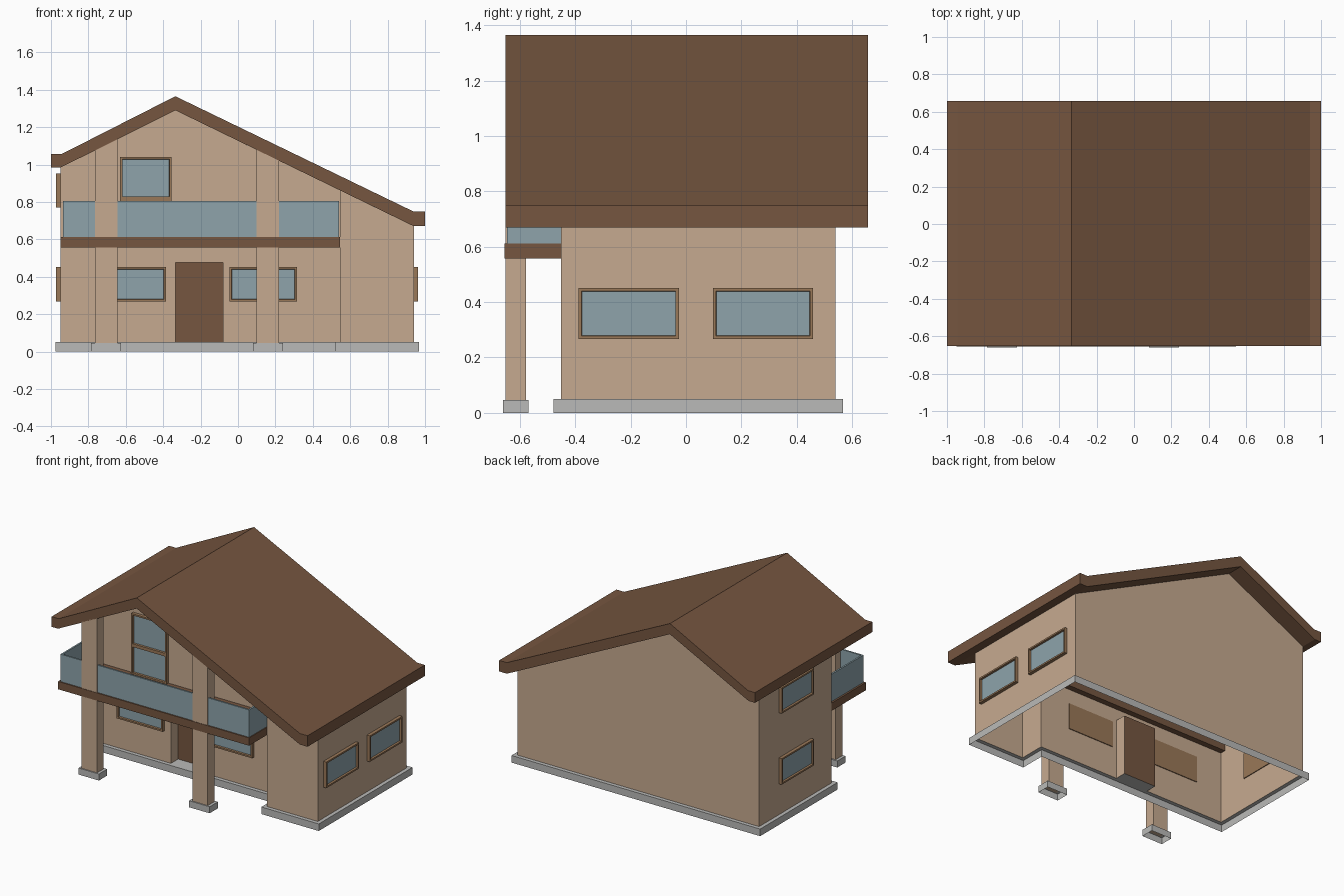
import bpy, bmesh
from mathutils import Vector

if "Cube" in bpy.data.objects:
    bpy.data.objects.remove(bpy.data.objects["Cube"])


def material(name, r, g, b):
    m = bpy.data.materials.new(name)
    lin = [((c / 255 + 0.055) / 1.055) ** 2.4 for c in (r, g, b)]
    m.diffuse_color = (*lin, 1)
    m.use_nodes = True
    m.node_tree.nodes["Principled BSDF"].inputs["Base Color"].default_value = m.diffuse_color
    return m


TAN = material("wall_tan", 198, 170, 144)
BROWN = material("roof_brown", 118, 86, 64)
FRAME = material("frame_brown", 154, 120, 88)
GLASS = material("glass_blue", 142, 164, 171)
GREY = material("base_grey", 186, 186, 184)


def make(name, bm, *mats):
    me = bpy.data.meshes.new(name)
    bm.to_mesh(me)
    bm.free()
    for m in mats:
        me.materials.append(m)
    ob = bpy.data.objects.new(name, me)
    bpy.context.collection.objects.link(ob)
    return ob


def face(bm, pts, mat=0):
    f = bm.faces.new([bm.verts.new(p) for p in pts])
    f.material_index = mat
    return f


def box_bm(x0, x1, y0, y1, z0, z1):
    bm = bmesh.new()
    bmesh.ops.create_cube(bm, size=1)
    for v in bm.verts:
        v.co = Vector(((x0 + x1) / 2 + v.co.x * (x1 - x0),
                       (y0 + y1) / 2 + v.co.y * (y1 - y0),
                       (z0 + z1) / 2 + v.co.z * (z1 - z0)))
    return bm


def box(name, mat, *dims):
    return make(name, box_bm(*dims), mat)


def prism(name, mat, profile, y0, y1):
    """Extrude an x-z profile along y."""
    bm = bmesh.new()
    f = face(bm, [(x, y0, z) for x, z in profile])
    r = bmesh.ops.extrude_face_region(bm, geom=[f])
    for v in r["geom"]:
        if isinstance(v, bmesh.types.BMVert):
            v.co.y = y1
    bmesh.ops.recalc_face_normals(bm, faces=bm.faces)
    return make(name, bm, mat)


PEAK, RIDGE = -0.335, 1.29


def under(x):
    """Height of the roof underside."""
    return RIDGE - (PEAK - x) * 0.496 if x < PEAK else RIDGE - (x - PEAK) * 0.4863


# Roof with level eaves
prism("roof", BROWN, [(-1, 1.055), (-0.945, 1.055), (PEAK, 1.365), (0.94, 0.748), (1, 0.748),
                      (1, 0.67), (0.94, 0.67), (PEAK, RIDGE), (-0.95, 0.983), (-1, 0.983)],
      -0.652, 0.658)

# Walls: open shell following the plan, with a door alcove
L, R, S = -0.95, 0.94, 0.545
FRONT, BLOCK, BACK = -0.27, -0.452, 0.54
DOOR_R, DOOR_Y, DOOR_Z, Z0 = -0.08, -0.19, 0.475, 0.05
plan = [(L, BACK), (L, FRONT), (PEAK, FRONT), (PEAK, DOOR_Y), (DOOR_R, DOOR_Y), (DOOR_R, FRONT),
        (S, FRONT), (S, BLOCK), (R, BLOCK), (R, BACK), (PEAK, BACK)]
bm = bmesh.new()
for i, (a, b) in enumerate(zip(plan, plan[1:] + plan[:1])):
    alcove = i in (2, 3, 4)
    ta, tb = (DOOR_Z, DOOR_Z) if alcove else (under(a[0]), under(b[0]))
    face(bm, [(*a, Z0), (*b, Z0), (*b, tb), (*a, ta)], 1 if i == 3 else 0)
face(bm, [(PEAK, FRONT, DOOR_Z), (DOOR_R, FRONT, DOOR_Z),
          (DOOR_R, FRONT, under(DOOR_R)), (PEAK, FRONT, RIDGE)])
face(bm, [(PEAK, FRONT, DOOR_Z), (PEAK, DOOR_Y, DOOR_Z),
          (DOOR_R, DOOR_Y, DOOR_Z), (DOOR_R, FRONT, DOOR_Z)])
bmesh.ops.remove_doubles(bm, verts=bm.verts, dist=1e-4)
make("walls", bm, TAN, BROWN)

# Plinth: skirt and ledge around the walls, open below
D = 0.027
inner = [(L, BACK), (L, FRONT), (S, FRONT), (S, BLOCK), (R, BLOCK), (R, BACK)]
outer = [(L - D, BACK + D), (L - D, FRONT - D), (S - D, FRONT - D),
         (S - D, BLOCK - D), (R + D, BLOCK - D), (R + D, BACK + D)]
bm = bmesh.new()
for i in range(6):
    j = (i + 1) % 6
    a, b, c, d = outer[i], outer[j], inner[j], inner[i]
    face(bm, [(*a, 0), (*b, 0), (*b, Z0), (*a, Z0)])
    face(bm, [(*a, Z0), (*b, Z0), (*c, Z0), (*d, Z0)])
face(bm, [(PEAK, FRONT, Z0), (DOOR_R, FRONT, Z0), (DOOR_R, DOOR_Y, Z0), (PEAK, DOOR_Y, Z0)])
bmesh.ops.remove_doubles(bm, verts=bm.verts, dist=1e-4)
make("plinth", bm, GREY)

# Balcony slab and glass railing
box("balcony_slab", BROWN, -0.948, S, -0.655, -0.23, 0.557, 0.612)
T = 0.012
box("railing_front", GLASS, -0.935, 0.54, -0.647, -0.647 + T, 0.61, 0.805)
box("railing_left", GLASS, -0.935, -0.935 + T, -0.647 + T, FRONT, 0.61, 0.805)
box("railing_right", GLASS, 0.54 - T, 0.54, -0.647 + T, BLOCK + 0.1, 0.61, 0.805)

# Columns on footings
for name, x in (("left", -0.705), ("right", 0.16)):
    a, b = x - 0.06, x + 0.06
    prism(name + "_column", TAN, [(a, 0.045), (b, 0.045), (b, under(b) + 0.01), (a, under(a) + 0.01)],
          -0.652, -0.578)
    bm = box_bm(x - 0.08, x + 0.08, -0.66, -0.568, 0, 0.046)
    bmesh.ops.delete(bm, geom=[f for f in bm.faces if f.normal.z < -0.9], context="FACES_ONLY")
    make(name + "_footing", bm, GREY)


def window(name, direction, u0, u1, z0, z1, wall):
    """Framed window: box with a recessed glass face looking along direction."""
    d = Vector(direction)
    s = d.x + d.y
    w0, w1 = sorted((wall - 0.006 * s, wall + 0.023 * s))
    dims = (w0, w1, u0, u1) if d.x else (u0, u1, w0, w1)
    bm = box_bm(*dims, z0, z1)
    bm.normal_update()
    f = max(bm.faces, key=lambda q: q.normal.dot(d))
    bmesh.ops.inset_individual(bm, faces=[f], thickness=0.016, depth=0)
    bmesh.ops.inset_individual(bm, faces=[f], thickness=0.002, depth=-0.014)
    f.material_index = 1
    make(name, bm, FRAME, GLASS)


# Windows
window("front_window_left", (0, -1, 0), -0.745, -0.385, 0.268, 0.452, FRONT)
window("front_window_right", (0, -1, 0), -0.045, 0.315, 0.268, 0.452, FRONT)
window("balcony_window_lower", (0, -1, 0), -0.63, -0.355, 0.612, 0.817, FRONT)
window("balcony_window_upper", (0, -1, 0), -0.63, -0.355, 0.817, 1.04, FRONT)
window("side_window_front", (1, 0, 0), -0.388, -0.026, 0.267, 0.451, R)
window("side_window_back", (1, 0, 0), 0.097, 0.459, 0.267, 0.451, R)
window("left_window_lower", (-1, 0, 0), -0.042, 0.32, 0.268, 0.452, L)
window("left_window_upper", (-1, 0, 0), -0.042, 0.32, 0.77, 0.952, L)
